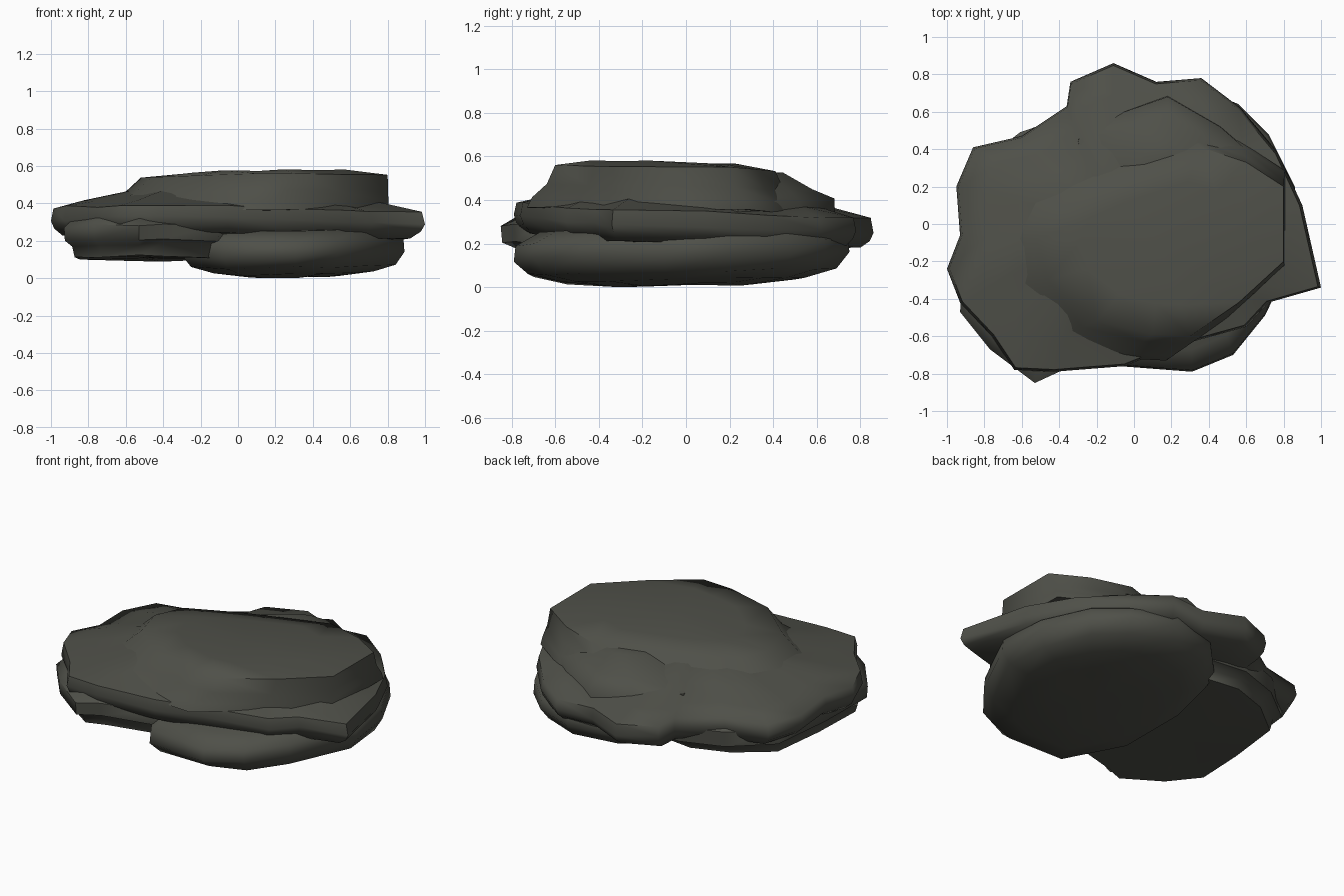
import bpy, bmesh, math, random
from mathutils import Vector

if "Cube" in bpy.data.objects:
    bpy.data.objects.remove(bpy.data.objects["Cube"])

random.seed(4)
stone = bpy.data.materials.new("dark olive stone")
stone.diffuse_color = (0.078, 0.080, 0.066, 1)
stone.use_nodes = True
stone.node_tree.nodes["Principled BSDF"].inputs["Base Color"].default_value = stone.diffuse_color


def slab(name, outline, levels, tilt=(0, 0), wobble=0.008):
    """Loft a rock slab: the outline repeats at each (scale, z, x shift) level and is capped."""
    n = len(outline)
    cx = sum(p[0] for p in outline) / n
    cy = sum(p[1] for p in outline) / n
    bm = bmesh.new()
    rings = []
    for s, z, *shift in levels:
        sx = shift[0] if shift else 0
        ring = []
        for x, y in outline:
            dx, dy = (x - cx) * s, (y - cy) * s
            dz = tilt[0] * dx + tilt[1] * dy + random.uniform(-wobble, wobble)
            ring.append(bm.verts.new((cx + dx + sx, cy + dy, max(0.0, z + dz))))
        rings.append(ring)
    for a, b in zip(rings, rings[1:]):
        for i in range(n):
            j = (i + 1) % n
            bm.faces.new((a[i], a[j], b[j], b[i]))
    # close both ends with a fan around a centre point
    for ring in (rings[0], rings[-1]):
        mid = bm.verts.new(sum((v.co for v in ring), Vector()) / n)
        for i in range(n):
            bm.faces.new((ring[i], ring[(i + 1) % n], mid))
    bmesh.ops.recalc_face_normals(bm, faces=bm.faces)
    me = bpy.data.meshes.new(name)
    bm.to_mesh(me)
    bm.free()
    me.materials.append(stone)
    ob = bpy.data.objects.new(name, me)
    bpy.context.collection.objects.link(ob)
    bpy.ops.object.select_all(action='DESELECT')
    ob.select_set(True)
    bpy.context.view_layer.objects.active = ob
    bpy.ops.object.shade_smooth_by_angle(angle=math.radians(60))
    return ob


# wide middle layer that gives the outer silhouette
slab("middle_slab",
     [(-.11, .86), (.12, .76), (.36, .78), (.57, .62), (.77, .38), (.9, .1),
      (1, -.34), (.72, -.42), (.6, -.55), (.2, -.66), (-.05, -.76), (-.43, -.79),
      (-.64, -.78), (-.76, -.6), (-.93, -.42), (-1, -.24), (-.93, -.06),
      (-.95, .2), (-.86, .41), (-.6, .47), (-.36, .63), (-.34, .76)],
     [(.6, .2), (.93, .21), (.98, .25), (1, .29), (.985, .355),
      (.8, .395), (.58, .44), (.3, .5)], tilt=(-.01, -.04))

# raised plateau: steep on the right, sloping away to the left
slab("top_slab",
     [(.36, .41), (.6, .33), (.8, .2), (.8, -.2), (.56, -.42), (.3, -.6), (.1, -.59),
      (-.2, -.52), (-.46, -.3), (-.52, -.08), (-.45, .1), (-.15, .25)],
     [(1.27, .35, -.17), (1.22, .395, -.14), (1.08, .455, -.05), (1, .545), (.65, .57)],
     tilt=(.015, -.025), wobble=.005)

# rounded foot under the right half
slab("bottom_slab",
     [(.89, -.1), (.86, .2), (.72, .48), (.56, .64), (.3, .75), (0, .68), (-.22, .45),
      (-.3, .1), (-.3, -.4), (-.08, -.76), (.31, -.79), (.53, -.7), (.7, -.49)],
     [(.4, .01), (.72, .03), (.92, .07), (1, .14), (.99, .21), (.85, .27)],
     tilt=(.01, .02))

# overhanging shelf under the left half
slab("left_shelf",
     [(-.93, -.47), (-.77, -.67), (-.53, -.85), (-.4, -.79), (-.1, -.7), (.1, 0),
      (-.1, .55), (-.35, .58), (-.61, .49), (-.85, .3), (-.9, -.1)],
     [(.6, .105), (.87, .105), (.9, .17), (.99, .19), (1, .27), (.85, .33)],
     tilt=(0, -.02))

# broken step on the back right
slab("back_step",
     [(-.3, .45), (-.05, .6), (.18, .68), (.46, .52), (.78, .24), (.5, -.1), (-.2, 0)],
     [(1.02, .28), (1, .4), (.7, .45), (.3, .52)])
